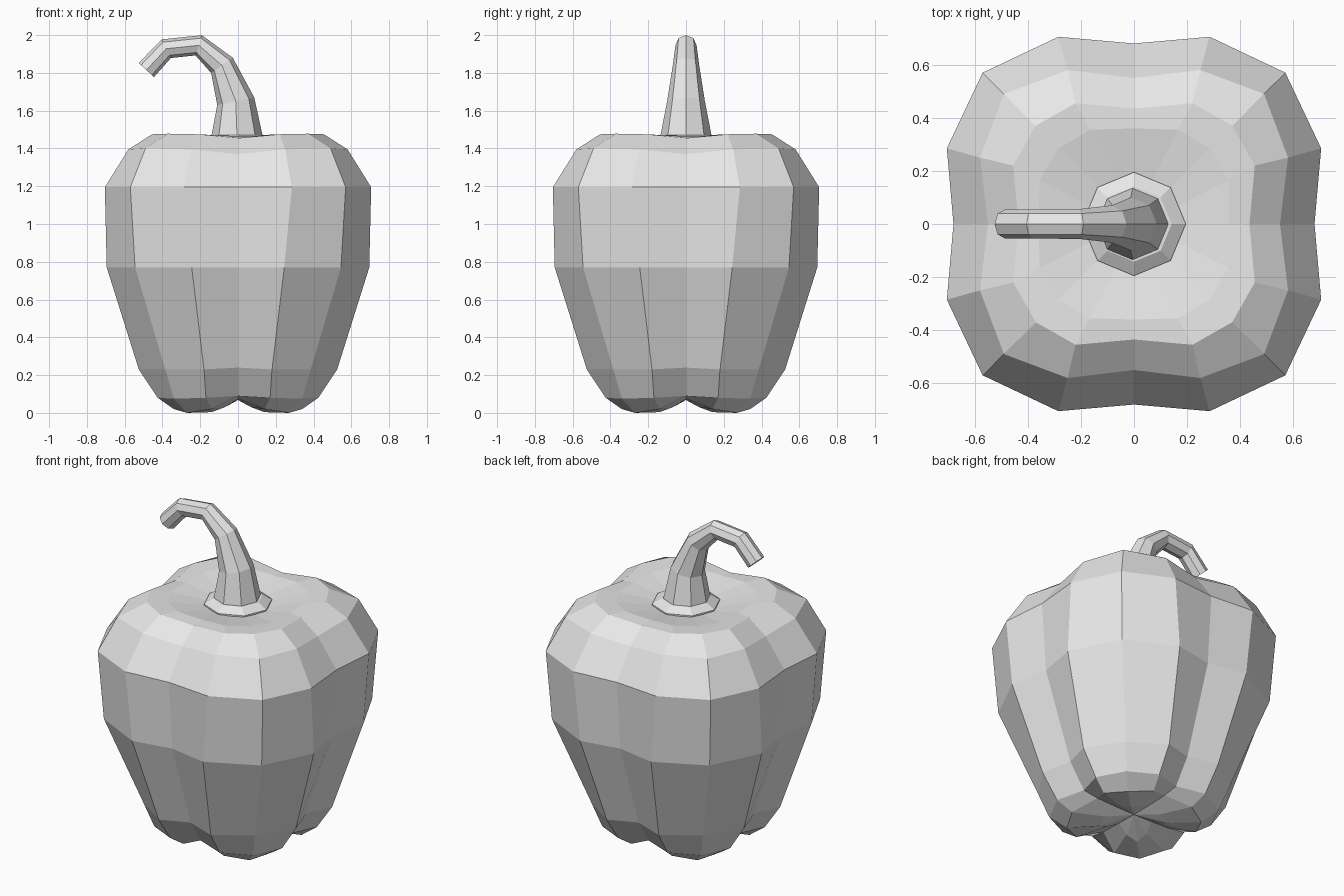
import bpy, bmesh
from math import cos, sin, pi, atan2
from mathutils import Vector

cube = bpy.data.objects.get("Cube")
if cube:
    bpy.data.objects.remove(cube)

skin = bpy.data.materials.new("plain_grey")
skin.use_nodes = True
grey = (0.8, 0.8, 0.8, 1)
skin.diffuse_color = grey
skin.node_tree.nodes["Principled BSDF"].inputs["Base Color"].default_value = grey


def loft(name, rings, start=None, end=None):
    """Skin a list of closed rings; close the ends with a point or a flat cap."""
    bm = bmesh.new()
    loops = [[bm.verts.new(p) for p in ring] for ring in rings]
    n = len(loops[0])
    for low, high in zip(loops, loops[1:]):
        for i in range(n):
            j = (i + 1) % n
            bm.faces.new((low[i], low[j], high[j], high[i]))
    for loop, tip in ((loops[0], start), (loops[-1], end)):
        if tip is None:
            bm.faces.new(loop)
        else:
            point = bm.verts.new(tip)
            for i in range(n):
                bm.faces.new((loop[i], loop[(i + 1) % n], point))
    bmesh.ops.recalc_face_normals(bm, faces=bm.faces[:])
    mesh = bpy.data.meshes.new(name)
    bm.to_mesh(mesh)
    bm.free()
    mesh.materials.append(skin)
    obj = bpy.data.objects.new(name, mesh)
    bpy.context.collection.objects.link(obj)
    return obj


def lobed_ring(groove, groove_z, wide, side, side_z, corner, corner_z):
    """Four-lobed ring: grooves on the axes, lobes on the diagonals."""
    quarter = [(groove, 0, groove_z), (wide, side, side_z),
               (corner, corner, corner_z), (side, wide, side_z)]
    ring = []
    for k in range(4):
        for x, y, z in quarter:
            for _ in range(k):
                x, y = -y, x
            ring.append((x, y, z))
    return ring


# Body, from the underside of the lobes up to the dished top
body_profile = [
    (0.13, 0.07, 0.15, 0.07, 0.03, 0.14, 0.004),
    (0.27, 0.075, 0.34, 0.14, 0.02, 0.27, 0.0),
    (0.37, 0.09, 0.425, 0.17, 0.08, 0.34, 0.075),
    (0.47, 0.24, 0.525, 0.18, 0.23, 0.385, 0.23),
    (0.65, 0.77, 0.695, 0.245, 0.77, 0.545, 0.77),
    (0.68, 1.195, 0.705, 0.285, 1.195, 0.57, 1.195),
    (0.55, 1.37, 0.58, 0.25, 1.395, 0.49, 1.4),
    (0.435, 1.455, 0.455, 0.22, 1.475, 0.37, 1.478),
    (0.36, 1.465, 0.355, 0.165, 1.468, 0.285, 1.47),
    (0.18, 1.43, 0.166, 0.07, 1.43, 0.127, 1.43),
]
loft("body", [lobed_ring(*row) for row in body_profile],
     start=(0, 0, 0.068), end=(0, 0, 1.43))


def octagon(x, z, radius, tilt=0.0):
    """Octagon centred at (x, z), tilted about the y axis."""
    return [(x + radius * cos(a) * cos(tilt), radius * sin(a),
             z + radius * cos(a) * sin(tilt))
            for a in (i * pi / 4 for i in range(8))]


# Collar where the stem meets the body
loft("stem_collar", [octagon(0, 1.42, 0.195), octagon(0, 1.44, 0.195),
                     octagon(0, 1.472, 0.142)])

# Curved stem, tapering and bending to the right
stem_path = [(-0.005, 1.46, 0.137), (-0.012, 1.65, 0.1), (-0.085, 1.84, 0.07),
             (-0.208, 1.946, 0.056), (-0.38, 1.928, 0.055), (-0.485, 1.815, 0.055)]
sections = []
for i, (x, z, r) in enumerate(stem_path):
    here = Vector((x, z))
    before = Vector(stem_path[max(i - 1, 0)][:2])
    after = Vector(stem_path[min(i + 1, len(stem_path) - 1)][:2])
    d = Vector((0, 0))
    for step in (here - before, after - here):
        if step.length:
            d += step.normalized()
    tilt = 0 if i == 0 else atan2(d.y, d.x) - pi / 2
    sections.append(octagon(x, z, r, tilt))
loft("stem", sections)
